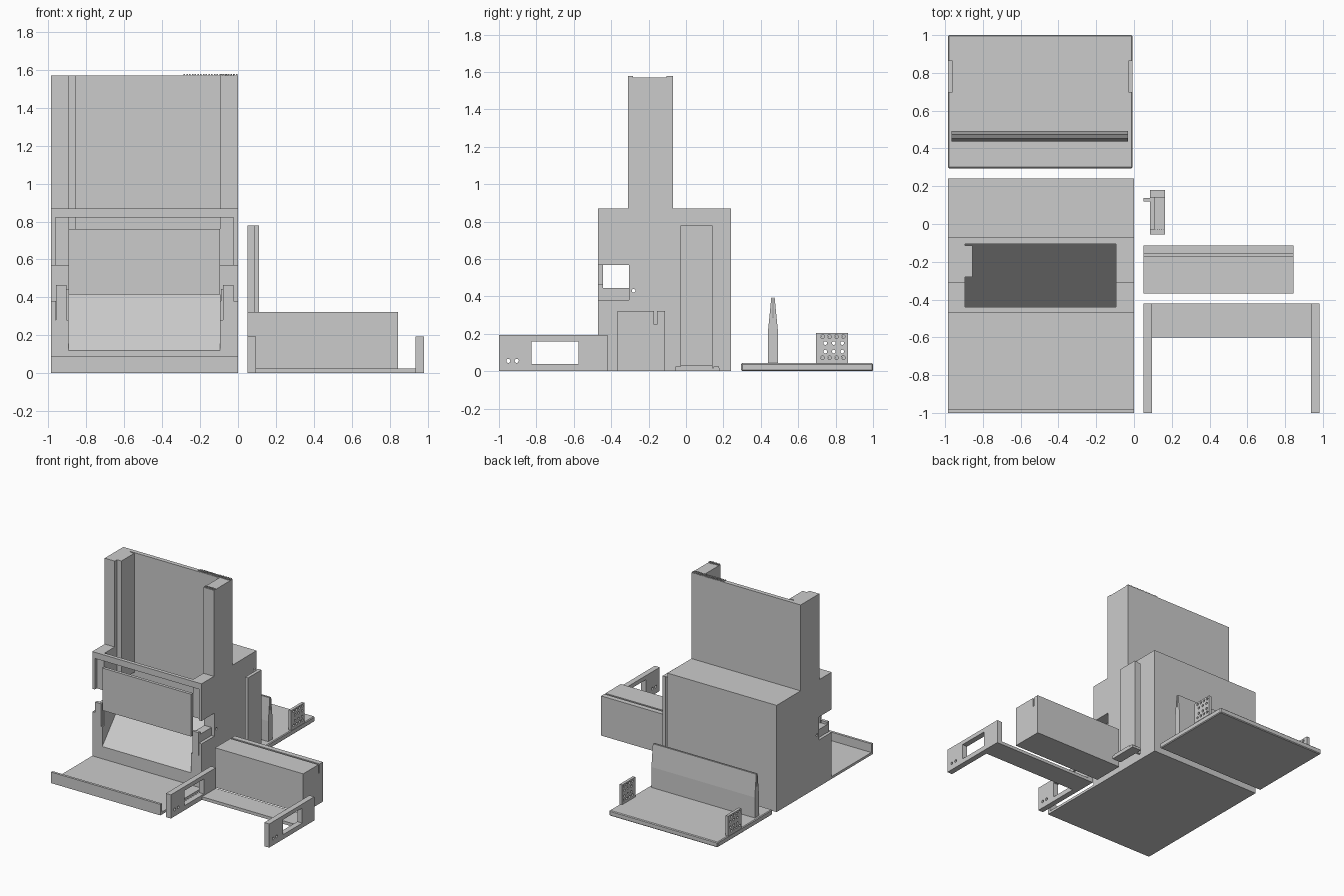
import bpy
import bmesh
from mathutils import Matrix

cube = bpy.data.objects.get("Cube")
if cube:
    bpy.data.objects.remove(cube, do_unlink=True)

grey = bpy.data.materials.new("plain grey")
grey.use_nodes = True
grey.diffuse_color = (0.6, 0.6, 0.6, 1)
grey.node_tree.nodes["Principled BSDF"].inputs["Base Color"].default_value = (0.6, 0.6, 0.6, 1)


def finish(name, bm):
    bmesh.ops.recalc_face_normals(bm, faces=bm.faces)
    mesh = bpy.data.meshes.new(name)
    bm.to_mesh(mesh)
    bm.free()
    mesh.materials.append(grey)
    obj = bpy.data.objects.new(name, mesh)
    bpy.context.collection.objects.link(obj)
    return obj


def prism(name, x0, x1, profile):
    """Extrude a (y, z) outline from x0 to x1."""
    bm = bmesh.new()
    face = bm.faces.new([bm.verts.new((x0, y, z)) for y, z in profile])
    new = bmesh.ops.extrude_face_region(bm, geom=[face])["geom"]
    verts = [v for v in new if isinstance(v, bmesh.types.BMVert)]
    bmesh.ops.translate(bm, verts=verts, vec=(x1 - x0, 0, 0))
    return finish(name, bm)


def box(name, x0, x1, y0, y1, z0, z1):
    return prism(name, x0, x1, [(y0, z0), (y1, z0), (y1, z1), (y0, z1)])


def pins(name, x0, x1, radius, spots):
    """Round cutters along x at (y, z) spots."""
    bm = bmesh.new()
    for y, z in spots:
        place = Matrix.Translation(((x0 + x1) / 2, y, z)) @ Matrix.Rotation(1.5708, 4, 'Y')
        bmesh.ops.create_cone(bm, cap_ends=True, segments=16, radius1=radius,
                              radius2=radius, depth=x1 - x0, matrix=place)
    return finish(name, bm)


def cut(obj, *cutters):
    for cutter in cutters:
        cutter.hide_render = True
        mod = obj.modifiers.new("cut", 'BOOLEAN')
        mod.solver = 'EXACT'
        mod.object = cutter
        bpy.context.view_layer.update()
        deps = bpy.context.evaluated_depsgraph_get()
        mesh = bpy.data.meshes.new_from_object(obj.evaluated_get(deps))
        obj.modifiers.clear()
        obj.data = mesh
        bpy.data.objects.remove(cutter, do_unlink=True)


def teeth(name, x0, x1, y0, y1, z0, z1, pitch):
    """Row of narrow ribs along x."""
    bm = bmesh.new()
    for i in range(round((x1 - x0) / pitch)):
        size = Matrix.Diagonal((pitch / 2, y1 - y0, z1 - z0, 1))
        mid = (x0 + (i + 0.5) * pitch, (y0 + y1) / 2, (z0 + z1) / 2)
        bmesh.ops.create_cube(bm, size=1, matrix=Matrix.Translation(mid) @ size)
    return finish(name, bm)


LEFT, RIGHT = 0.0, -0.985      # housing sides
MID = (LEFT + RIGHT) / 2


def both_sides(name, x0, x1, *span):
    """A box on the right and its mirror on the left of the housing."""
    return [box("right_" + name, x0, x1, *span),
            box("left_" + name, 2 * MID - x1, 2 * MID - x0, *span)]


# Housing with tower, hollowed by a hopper with a sloping floor
housing = prism("housing", RIGHT, LEFT, [
    (-0.47, 0), (0.24, 0), (0.24, 0.87), (-0.07, 0.87), (-0.07, 1.57),
    (-0.31, 1.57), (-0.31, 0.87), (-0.47, 0.87)])
cut(housing,
    prism("hopper_cutter", -0.895, -0.095, [
        (-0.5, 0.12), (-0.47, 0.12), (-0.105, 0.54), (-0.105, 1.7),
        (-0.44, 1.7), (-0.44, 0.82), (-0.5, 0.82)]),
    box("door_recess_cutter", -0.962, -0.023, -0.5, -0.445, 0.28, 0.82),
    box("side_notch_cutter", -1.1, 0.1, -0.5, -0.305, 0.38, 0.567),
    pins("pivot_cutter", -1.1, 0.1, 0.01, [(-0.28, 0.43)]))
box("tower_guide_rib", -0.896, -0.855, -0.28, -0.115, 0.6, 1.57)
teeth("back_wall_teeth", -0.29, LEFT, -0.103, -0.07, 1.569, 1.577, 0.0145)
teeth("post_teeth", -0.095, LEFT, -0.31, -0.283, 1.569, 1.577, 0.0136)

# Front door and its holders
box("door", -0.895, -0.095, -0.47, -0.445, 0.415, 0.76)
both_sides("door_tab", -0.96, -0.905, -0.47, -0.445, 0.28, 0.465)
both_sides("door_shelf", -0.96, -0.895, -0.445, -0.305, 0.38, 0.445)

# Catch tray
prism("tray", RIGHT, LEFT, [(-1, 0), (-0.47, 0), (-0.47, 0.02),
                            (-0.98, 0.02), (-0.98, 0.09), (-1, 0.09)])

# Slotted block
prism("slotted_block", 0.05, 0.845, [
    (-0.367, 0), (-0.113, 0), (-0.113, 0.323), (-0.155, 0.323), (-0.155, 0.25),
    (-0.17, 0.25), (-0.17, 0.323), (-0.367, 0.323)])

# Bracket with two windowed arms
box("bracket_bar", 0.09, 0.94, -0.6, -0.42, 0, 0.025)
for side, x in (("right", 0.05), ("left", 0.937)):
    arm = box(side + "_bracket_arm", x, x + 0.045, -1, -0.42, 0, 0.193)
    cut(arm,
        box("window_cutter", x - 0.1, x + 0.1, -0.825, -0.575, 0.038, 0.16),
        pins("arm_hole_cutter", x - 0.1, x + 0.1, 0.011, [(-0.95, 0.055), (-0.905, 0.055)]))

# Upright slider with a ribbed foot
box("slider_plate", 0.085, 0.112, -0.03, 0.143, 0, 0.78)
box("slider_fin", 0.05, 0.086, 0.12, 0.138, 0, 0.78)
box("slider_foot", 0.085, 0.165, -0.055, 0.18, 0, 0.018)
box("slider_foot_pad", 0.085, 0.165, -0.03, 0.143, 0, 0.03)
for end, y in (("front", -0.055), ("back", 0.147)):
    teeth(end + "_foot_teeth", 0.085, 0.165, y, y + 0.03, 0.017, 0.025, 0.01)

# Rear base with a forked blade
base = box("rear_base", RIGHT, -0.007, 0.295, 1, 0, 0.043)
bevel = base.modifiers.new("edge", 'BEVEL')
bevel.width = 0.006
prism("forked_blade", -0.965, -0.033, [
    (0.438, 0.04), (0.492, 0.04), (0.492, 0.21), (0.474, 0.393), (0.468, 0.393),
    (0.468, 0.29), (0.462, 0.29), (0.462, 0.393), (0.456, 0.393), (0.438, 0.21)])

# Perforated end plates on the base
for side, x in (("right", RIGHT), ("left", -0.03)):
    plate = box(side + "_end_plate", x, x + 0.023, 0.695, 0.865, 0.04, 0.205)
    through = [(y, z) for y in (0.745, 0.79, 0.835) for z in (0.105, 0.15)]
    shift = 0.005 if side == "left" else -0.012
    offset = [(0.725 + 0.037 * i + shift, z) for i in range(4) for z in (0.072, 0.185)]
    cut(plate, pins("plate_hole_cutter", x - 0.05, x + 0.05, 0.01, through + offset))
